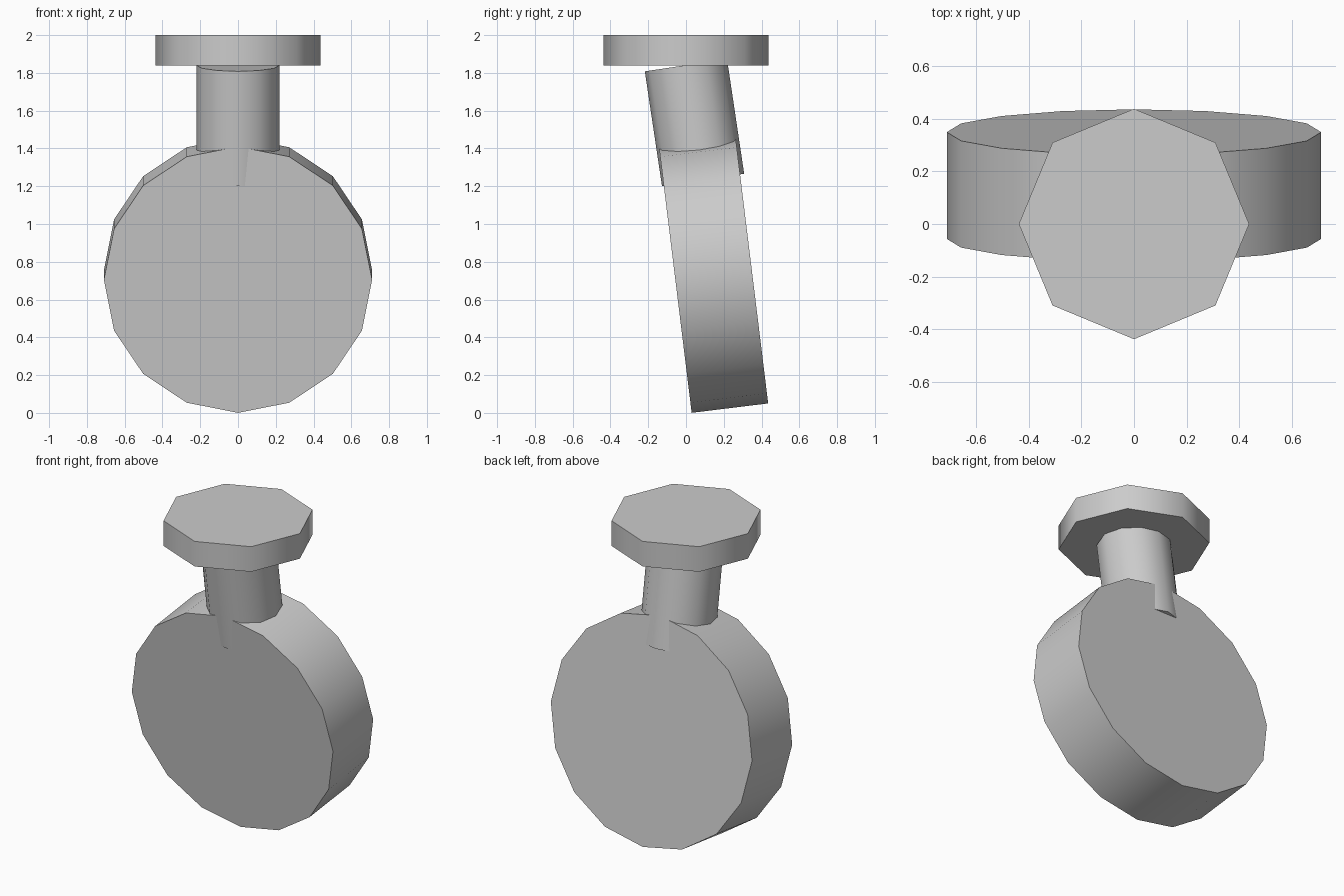
import bpy
import math

cube = bpy.data.objects.get("Cube")
if cube:
    bpy.data.objects.remove(cube, do_unlink=True)

grey = bpy.data.materials.new("light_grey")
grey.use_nodes = True
colour = (0.6, 0.6, 0.6, 1)
grey.diffuse_color = colour
grey.node_tree.nodes["Principled BSDF"].inputs["Base Color"].default_value = colour


def drum(name, sides, radius, depth, centre, tilt):
    """Flat-capped cylinder with smooth sides, tilted about x (degrees)."""
    bpy.ops.mesh.primitive_cylinder_add(
        vertices=sides, radius=radius, depth=depth,
        location=centre, rotation=(math.radians(tilt), 0, 0))
    obj = bpy.context.object
    obj.name = name
    obj.data.materials.append(grey)
    bpy.ops.object.shade_smooth_by_angle(angle=math.radians(60))
    return obj


# Leaning round body, with its axis running front to back
drum("round_body", 16, 0.71, 0.408, (0, 0.146, 0.73), 97)

# Neck, sunk into the body and tucked under the cap
drum("neck", 12, 0.22, 0.614, (0, 0.045, 1.537), 8.5)

# Level eight-sided cap
drum("cap", 8, 0.437, 0.16, (0, 0, 1.92), 0)
